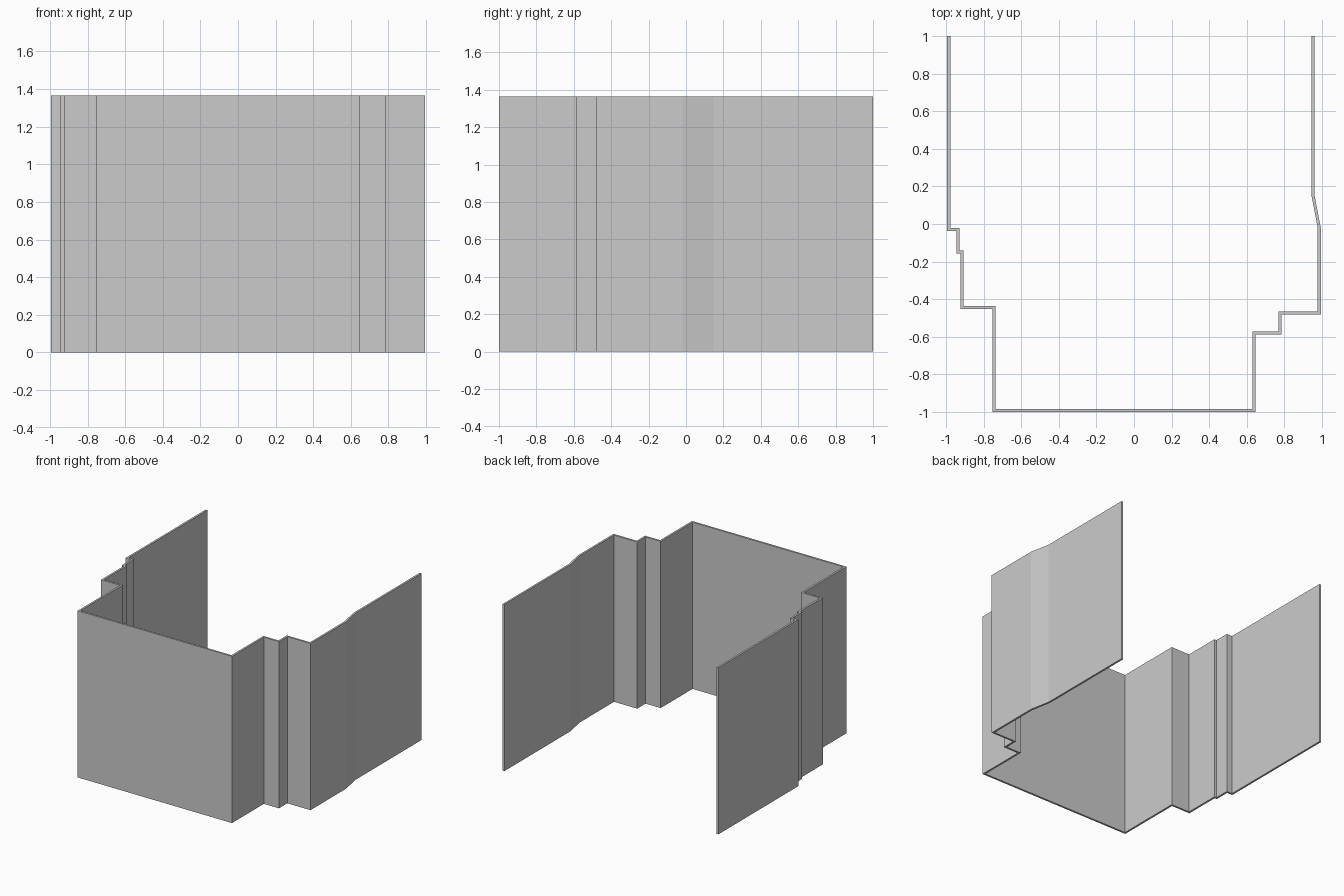
import bpy, bmesh
from mathutils import Vector

if "Cube" in bpy.data.objects:
    bpy.data.objects.remove(bpy.data.objects["Cube"])

HEIGHT = 1.365
THICK = 0.016

# Outer plan line of the wall, from the back left end round to the back right end
OUTER = [(-0.993, 1), (-0.993, -0.036), (-0.943, -0.036), (-0.943, -0.157),
         (-0.923, -0.157), (-0.923, -0.453), (-0.753, -0.453), (-0.753, -1),
         (0.646, -1), (0.646, -0.588), (0.783, -0.588), (0.783, -0.48),
         (0.993, -0.48), (0.993, -0.02), (0.961, 0.147), (0.961, 1)]


def offset_left(points, dist):
    """Mitred parallel line on the left (room) side of an open path."""
    pts = [Vector(p) for p in points]
    dirs = [(b - a).normalized() for a, b in zip(pts, pts[1:])]
    normals = [Vector((-d.y, d.x)) for d in dirs]
    result = []
    for i, p in enumerate(pts):
        n0 = normals[max(i - 1, 0)]
        n1 = normals[min(i, len(normals) - 1)]
        result.append(p + (n0 + n1) * dist / (1 + n0.dot(n1)))
    return result


# Thin wall: one quad per segment in plan, extruded upward
bm = bmesh.new()
outer = [bm.verts.new((x, y, 0)) for x, y in OUTER]
inner = [bm.verts.new((p.x, p.y, 0)) for p in offset_left(OUTER, THICK)]
for i in range(len(outer) - 1):
    bm.faces.new((outer[i], outer[i + 1], inner[i + 1], inner[i]))
top = bmesh.ops.extrude_face_region(bm, geom=bm.faces[:], use_keep_orig=True)
bmesh.ops.translate(bm, vec=(0, 0, HEIGHT),
                    verts=[g for g in top["geom"] if isinstance(g, bmesh.types.BMVert)])
bmesh.ops.recalc_face_normals(bm, faces=bm.faces[:])

mesh = bpy.data.meshes.new("stepped_wall")
bm.to_mesh(mesh)
bm.free()
wall = bpy.data.objects.new("stepped_wall", mesh)
bpy.context.collection.objects.link(wall)
